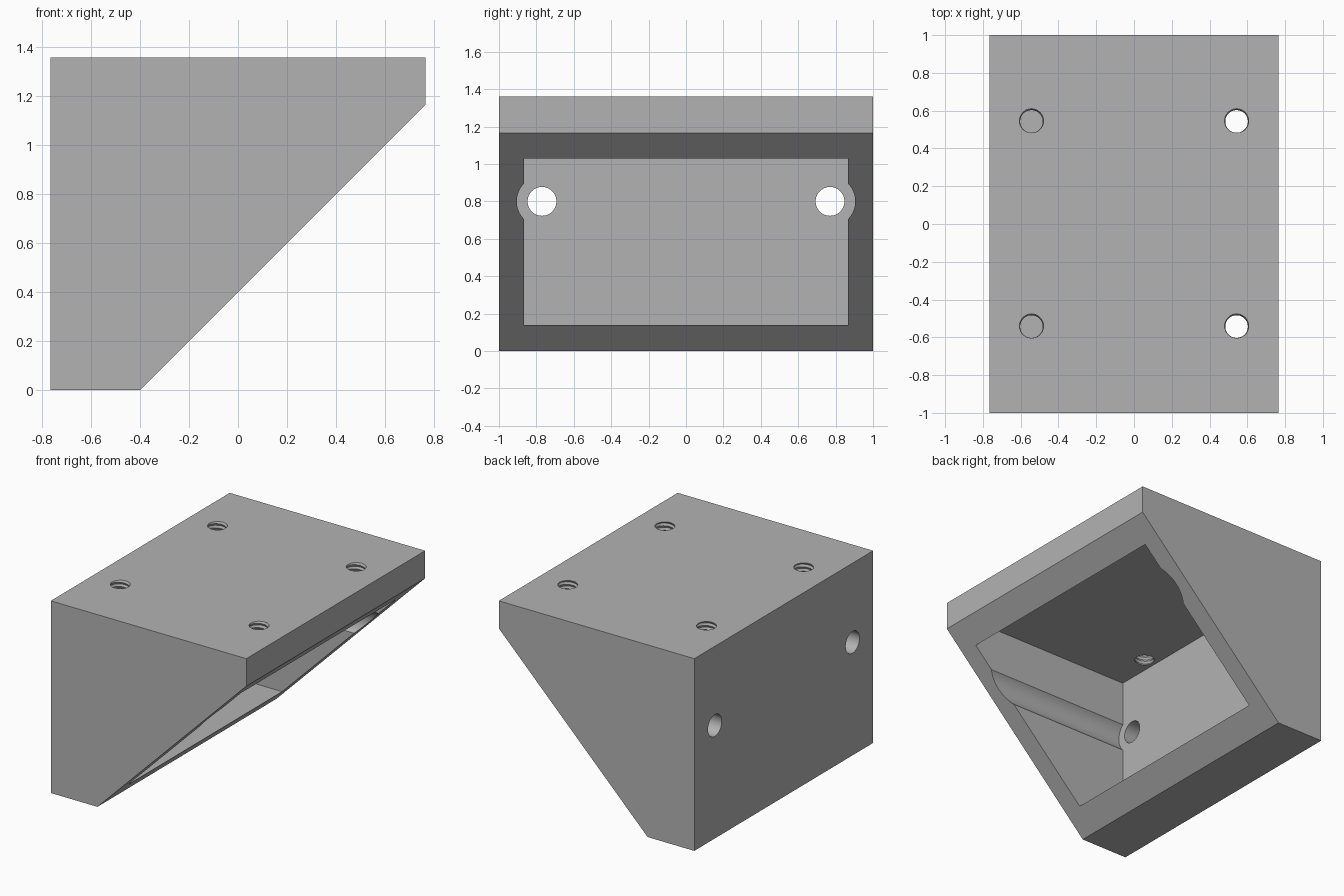
import bpy, bmesh, math
from mathutils import Matrix, Vector

if "Cube" in bpy.data.objects:
    bpy.data.objects.remove(bpy.data.objects["Cube"], do_unlink=True)

grey = bpy.data.materials.new("plain grey")
grey.use_nodes = True
colour = (0.45, 0.45, 0.45, 1)
grey.diffuse_color = colour
grey.node_tree.nodes["Principled BSDF"].inputs["Base Color"].default_value = colour

HALF_X, TOP, SLOPE_X = 0.765, 1.36, -0.4
INNER_X, INNER_Y, FLOOR, CEILING = 0.63, 0.865, 0.14, 1.21


def finish(bm, name):
    bmesh.ops.recalc_face_normals(bm, faces=bm.faces[:])
    mesh = bpy.data.meshes.new(name)
    bm.to_mesh(mesh)
    bm.free()
    mesh.materials.append(grey)
    obj = bpy.data.objects.new(name, mesh)
    bpy.context.collection.objects.link(obj)
    return obj


def prism(name, profile, half_y):
    """Extrude an x-z profile symmetrically along y."""
    bm = bmesh.new()
    face = bm.faces.new([bm.verts.new((x, -half_y, z)) for x, z in profile])
    out = bmesh.ops.extrude_face_region(bm, geom=[face])
    moved = [v for v in out["geom"] if isinstance(v, bmesh.types.BMVert)]
    bmesh.ops.translate(bm, verts=moved, vec=(0, 2 * half_y, 0))
    return finish(bm, name)


def bore(name, x0, x1, y, z, radius):
    """Cylinder along x."""
    bm = bmesh.new()
    place = Matrix.Translation(((x0 + x1) / 2, y, z)) @ Matrix.Rotation(math.pi / 2, 4, "Y")
    bmesh.ops.create_cone(bm, cap_ends=True, segments=64, radius1=radius,
                          radius2=radius, depth=x1 - x0, matrix=place)
    return finish(bm, name)


def thread(name, x, y, pitch=0.03, turns=9, n=32):
    """Helical V-thread column passing through the top plate."""
    bm = bmesh.new()
    base = TOP - (turns - 1.25) * pitch

    def helix(radius, lift):
        return [bm.verts.new((x + radius * math.cos(math.tau * i / n),
                              y + radius * math.sin(math.tau * i / n),
                              base + lift + pitch * i / n))
                for i in range(n * turns + 1)]

    crest, root = helix(0.06, 0), helix(0.068, pitch / 2)
    last = n * turns
    for i in range(last):
        bm.faces.new((crest[i], crest[i + 1], root[i + 1], root[i]))
        if i + n < last:
            bm.faces.new((root[i], root[i + 1], crest[i + n + 1], crest[i + n]))
    # Close both ends with fans
    ends = ((crest[:n + 1] + [root[0]], base - pitch),
            ([crest[last]] + root[last - n:], base + pitch * (turns + 1.5)))
    for loop, z in ends:
        hub = bm.verts.new(Vector((x, y, z)))
        for a, b in zip(loop, loop[1:] + loop[:1]):
            bm.faces.new((a, b, hub))
    return finish(bm, name)


# Wedge-shaped body with a sloping open face
bracket = prism("bracket_body", [(-HALF_X, 0), (SLOPE_X, 0), (HALF_X, HALF_X - SLOPE_X),
                                 (HALF_X, TOP), (-HALF_X, TOP)], 1)

# Hollow inside
cutters = [prism("cavity_cutter", [(-INNER_X, FLOOR), (INNER_X, FLOOR),
                                   (INNER_X, CEILING), (-INNER_X, CEILING)], INNER_Y)]

# Screw holes through the wall, with wide driver channels
for side in (-1, 1):
    cutters.append(bore("channel_cutter", -INNER_X, 0.7, side * 0.77, 0.8, 0.135))
    cutters.append(bore("screw_hole_cutter", -0.9, -0.5, side * 0.77, 0.8, 0.077))

# Threaded holes in the top plate
for x in (-0.543, 0.543):
    for y in (-0.543, 0.543):
        cutters.append(thread("thread_cutter", x, y))

bpy.ops.object.select_all(action="DESELECT")
bpy.context.view_layer.objects.active = bracket
bracket.select_set(True)
for cutter in cutters:
    cutter.hide_render = True
    mod = bracket.modifiers.new("cut", "BOOLEAN")
    mod.operation = "DIFFERENCE"
    mod.solver = "EXACT"
    mod.object = cutter
    bpy.ops.object.modifier_apply(modifier=mod.name)
    bpy.data.objects.remove(cutter, do_unlink=True)

bpy.ops.object.shade_smooth_by_angle(angle=math.radians(25))
